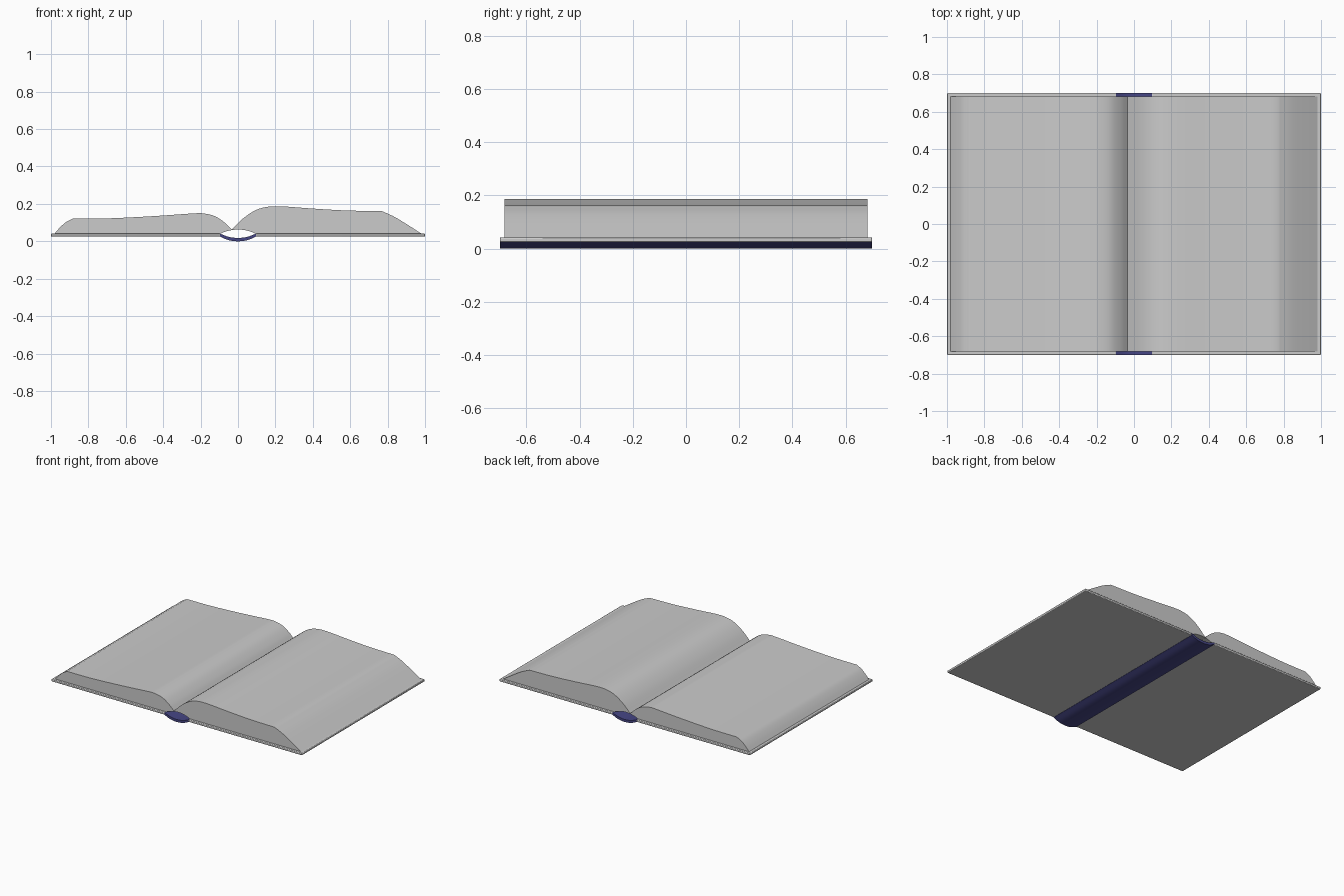
import bpy, bmesh, math
from mathutils import Vector

if "Cube" in bpy.data.objects:
    bpy.data.objects.remove(bpy.data.objects["Cube"])


def smooth(points, steps=5):
    """Catmull-Rom curve through a few profile points."""
    p = [Vector(q) for q in points]
    p = [2 * p[0] - p[1]] + p + [2 * p[-1] - p[-2]]
    out = []
    for i in range(1, len(p) - 2):
        a, b, c, d = p[i - 1:i + 3]
        for k in range(steps):
            t = k / steps
            out.append(0.5 * (2 * b + (c - a) * t + (2 * a - 5 * b + 4 * c - d) * t ** 2
                              + (3 * b - a - 3 * c + d) * t ** 3))
    return out + [p[-2]]


def extrude(name, profile, half, bevel=0.0):
    """Extrude an x-z outline along y."""
    bm = bmesh.new()
    face = bm.faces.new([bm.verts.new((q[0], -half, q[1])) for q in profile])
    new = bmesh.ops.extrude_face_region(bm, geom=[face])["geom"]
    bmesh.ops.translate(bm, vec=(0, 2 * half, 0),
                        verts=[v for v in new if isinstance(v, bmesh.types.BMVert)])
    bmesh.ops.recalc_face_normals(bm, faces=bm.faces)
    mesh = bpy.data.meshes.new(name)
    bm.to_mesh(mesh)
    bm.free()
    ob = bpy.data.objects.new(name, mesh)
    bpy.context.collection.objects.link(ob)
    if bevel:
        mod = ob.modifiers.new("rounded_edges", "BEVEL")
        mod.width, mod.segments = bevel, 2
    bpy.ops.object.select_all(action='DESELECT')
    ob.select_set(True)
    bpy.context.view_layer.objects.active = ob
    bpy.ops.object.shade_smooth_by_angle(angle=math.radians(25))
    return ob


# Cover boards
for side, name in ((-1, "left_cover"), (1, "right_cover")):
    extrude(name, [(side * x, z) for x, z in
                   ((0.094, 0.025), (1, 0.025), (1, 0.041), (0.094, 0.041))], 0.70, 0.004)

# Curved blue spine strip
blue = bpy.data.materials.new("spine_blue")
blue.diffuse_color = (0.06, 0.06, 0.23, 1)
blue.use_nodes = True
blue.node_tree.nodes["Principled BSDF"].inputs["Base Color"].default_value = blue.diffuse_color
lower = smooth([(-0.096, 0.025), (-0.05, 0.006), (0, 0.0), (0.05, 0.006), (0.096, 0.025)])
upper = smooth([(0.096, 0.041), (0.05, 0.024), (0, 0.018), (-0.05, 0.024), (-0.096, 0.041)])
spine = extrude("spine", lower + upper, 0.70)
spine.data.materials.append(blue)

# Page blocks: fore edge, page surface, then the hollow back arch
left = smooth([(-0.982, 0.04), (-0.952, 0.074), (-0.92, 0.102), (-0.884, 0.121)])
left += smooth([(-0.884, 0.121), (-0.684, 0.123), (-0.444, 0.135), (-0.24, 0.149),
                (-0.185, 0.149), (-0.123, 0.134), (-0.07, 0.099), (-0.034, 0.063)])[1:]
left += smooth([(-0.035, 0.060), (-0.07, 0.051), (-0.094, 0.04)])
extrude("left_pages", left, 0.683)

right = smooth([(-0.034, 0.063), (0.027, 0.122), (0.09, 0.164), (0.15, 0.183), (0.23, 0.187),
                (0.385, 0.176), (0.572, 0.165), (0.77, 0.161)])
right += smooth([(0.77, 0.161), (0.83, 0.134), (0.893, 0.097), (0.982, 0.04)])[1:]
right += smooth([(0.094, 0.04), (0.07, 0.051), (0.035, 0.060), (0, 0.063), (-0.034, 0.060)])
extrude("right_pages", right, 0.683)
